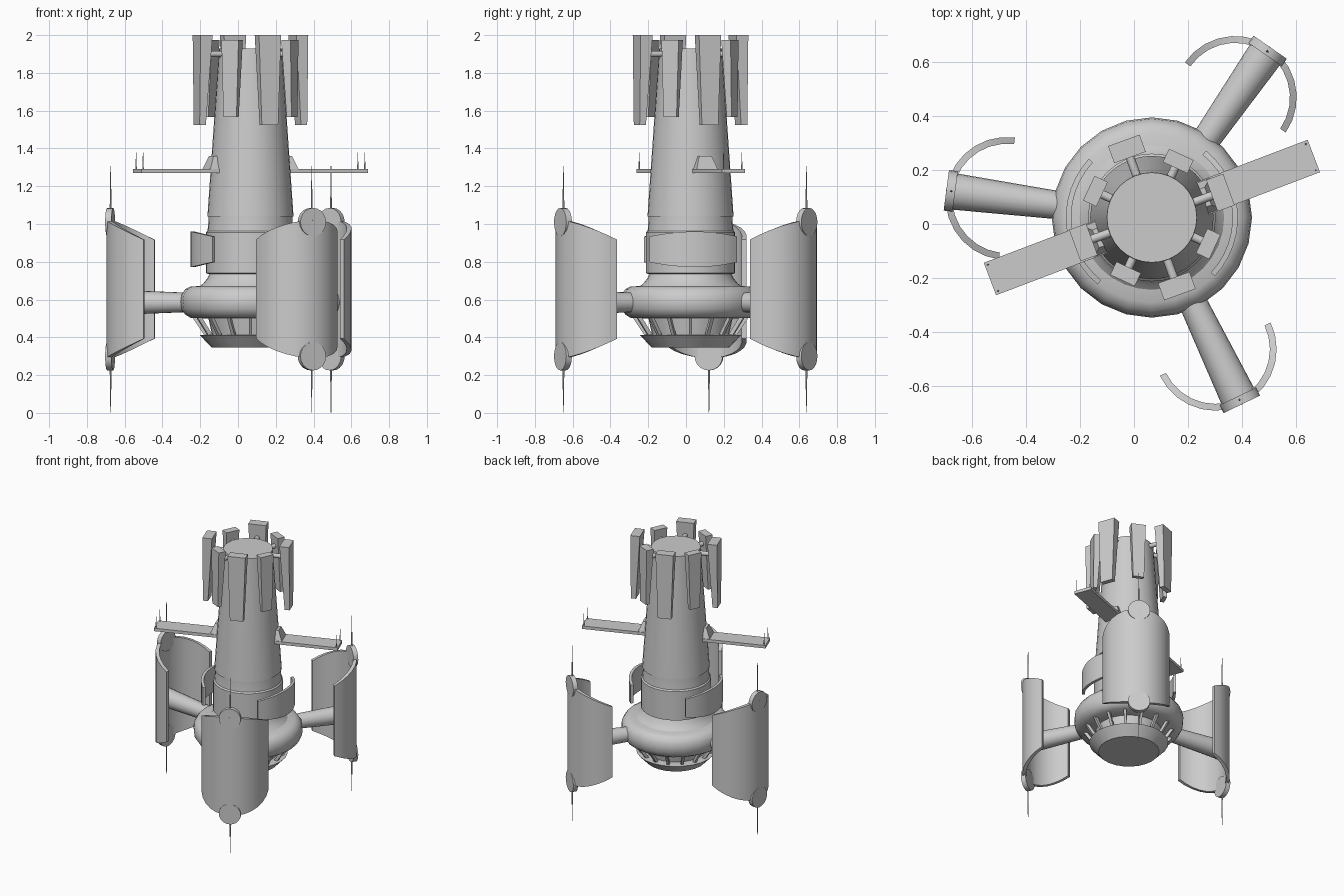
import bpy, bmesh
from math import sin, cos, pi, radians
from mathutils import Matrix, Vector

if "Cube" in bpy.data.objects:
    bpy.data.objects.remove(bpy.data.objects["Cube"])

CENTER = Matrix.Translation((0.066, 0.024, 0))


def finish(name, bm, angle=0.0, smooth=True):
    # turn the part about the body axis, then move it to the body centre
    bmesh.ops.recalc_face_normals(bm, faces=bm.faces)
    me = bpy.data.meshes.new(name)
    bm.to_mesh(me)
    bm.free()
    me.transform(CENTER @ Matrix.Rotation(radians(angle), 4, 'Z'))
    ob = bpy.data.objects.new(name, me)
    bpy.context.collection.objects.link(ob)
    if smooth:
        bpy.ops.object.select_all(action='DESELECT')
        ob.select_set(True)
        bpy.context.view_layer.objects.active = ob
        bpy.ops.object.shade_smooth_by_angle(angle=radians(32))
    return ob


def lathe(name, profile, n=32):
    bm = bmesh.new()
    rings = [[bm.verts.new((r * cos(2 * pi * i / n), r * sin(2 * pi * i / n), z))
              for i in range(n)] for r, z in profile]
    for a, b in zip(rings, rings[1:]):
        for i in range(n):
            bm.faces.new((a[i], a[(i + 1) % n], b[(i + 1) % n], b[i]))
    bm.faces.new(rings[0])
    bm.faces.new(rings[-1])
    return finish(name, bm)


def rod(name, p, q, r1, r2, n, angle):
    p, q = Vector(p), Vector(q)
    bm = bmesh.new()
    m = Matrix.Translation((p + q) / 2) @ (q - p).to_track_quat('Z', 'Y').to_matrix().to_4x4()
    bmesh.ops.create_cone(bm, cap_ends=True, segments=n, radius1=r1, radius2=r2,
                          depth=(q - p).length, matrix=m)
    return finish(name, bm, angle, n > 6)


def frustum(name, bottom, top, angle):
    # each end is (inner x, outer x, half width, z)
    bm = bmesh.new()
    b, t = [[bm.verts.new(v) for v in ((x0, -w, z), (x1, -w, z), (x1, w, z), (x0, w, z))]
            for x0, x1, w, z in (bottom, top)]
    bm.faces.new(b)
    bm.faces.new(t)
    for i in range(4):
        j = (i + 1) % 4
        bm.faces.new((b[i], b[j], t[j], t[i]))
    return finish(name, bm, angle, False)


def curved_plate(name, cx, r0, r1, span, n, zc, half, angle):
    # arc-shaped wall whose half height is half(s), s = fraction of the sweep, -1..1
    bm = bmesh.new()
    rows = []
    for i in range(n + 1):
        s = 2 * i / n - 1
        a, h = radians(span) * s, half(s)
        rows.append([bm.verts.new((cx + r * cos(a), r * sin(a), zc + k * h))
                     for r, k in ((r0, -1), (r1, -1), (r1, 1), (r0, 1))])
    for a, b in zip(rows, rows[1:]):
        for i in range(4):
            j = (i + 1) % 4
            bm.faces.new((a[i], a[j], b[j], b[i]))
    bm.faces.new(rows[0])
    bm.faces.new(rows[-1])
    return finish(name, bm, angle)


# central body
lathe("tower", [(0.228, 1.04), (0.166, 1.93)])
lathe("collar", [(0.228, 0.955), (0.222, 1.02), (0.222, 1.045)])
lathe("drum", [(0.222, 0.735), (0.236, 0.74), (0.236, 0.955), (0.226, 0.965)])
lathe("shoulder", [(0.28, 0.66), (0.25, 0.685), (0.23, 0.71), (0.215, 0.74)])
lathe("main_ring", [(0.2, 0.5), (0.315, 0.502), (0.345, 0.52), (0.365, 0.55), (0.37, 0.588),
                    (0.365, 0.625), (0.345, 0.655), (0.315, 0.67), (0.2, 0.672)], 24)
lathe("lower_core", [(0.2, 0.40), (0.225, 0.51)])
lathe("base_dish", [(0.205, 0.345), (0.268, 0.412), (0.2, 0.416)], 24)
for i in range(16):
    frustum("base_strut", (0.215, 0.24, 0.009, 0.405), (0.285, 0.31, 0.009, 0.51), i * 22.5)

# three arms, each with a half-round shield, end tabs and antennas
ZC = 0.655
for ang in (55.2, 172.5, -64.3):
    rod("arm", (0.3, 0, 0.585), (0.752, 0, 0.585), 0.05, 0.068, 20, ang)
    curved_plate("shield", 0.54, 0.202, 0.227, 90, 14, ZC,
                 lambda s: 0.262 + 0.103 * cos(s * pi / 2), ang)
    for k in (-1, 1):
        z = ZC + k * 0.355
        rod("shield_tab", (0.733, 0, z), (0.766, 0, z), 0.075, 0.075, 20, ang)
        rod("shield_antenna_base", (0.747, 0, ZC + k * 0.42), (0.747, 0, ZC + k * 0.53),
            0.005, 0.004, 6, ang)
        rod("shield_antenna", (0.747, 0, ZC + k * 0.52), (0.747, 0, ZC + k * 0.652),
            0.003, 0.0015, 6, ang)

# curved guard plates around the drum
for ang in (4, 184):
    curved_plate("guard_plate", 0, 0.298, 0.318, 47, 12, 0.866,
                 lambda s: 0.068 + 0.026 * cos(s * pi / 2), ang)

# two flat wings with brackets and tip pins
for ang in (20.8, 200.8):
    frustum("wing", (0.19, 0.64, 0.064, 1.269), (0.19, 0.64, 0.064, 1.291), ang)
    frustum("wing_bracket", (0.19, 0.25, 0.06, 1.29), (0.19, 0.222, 0.035, 1.36), ang)
    for y in (-0.052, 0.052):
        rod("wing_pin", (0.628, y, 1.285), (0.628, y, 1.33), 0.004, 0.003, 6, ang)
        rod("wing_pin_tip", (0.628, y, 1.325), (0.628, y, 1.378), 0.002, 0.0015, 6, ang)

# alternating large and small fins round the top, held on by short pegs
for i in range(4):
    a = 20 + 90 * i
    frustum("large_fin", (0.268, 0.303, 0.046, 1.525), (0.236, 0.303, 0.062, 2.0), a)
    rod("large_fin_peg", (0.15, 0, 1.9), (0.26, 0, 1.9), 0.016, 0.016, 12, a)
    frustum("small_fin", (0.229, 0.257, 0.038, 1.567), (0.203, 0.257, 0.05, 1.975), a + 45)
    rod("small_fin_peg", (0.15, 0, 1.9), (0.22, 0, 1.9), 0.016, 0.016, 12, a + 45)
